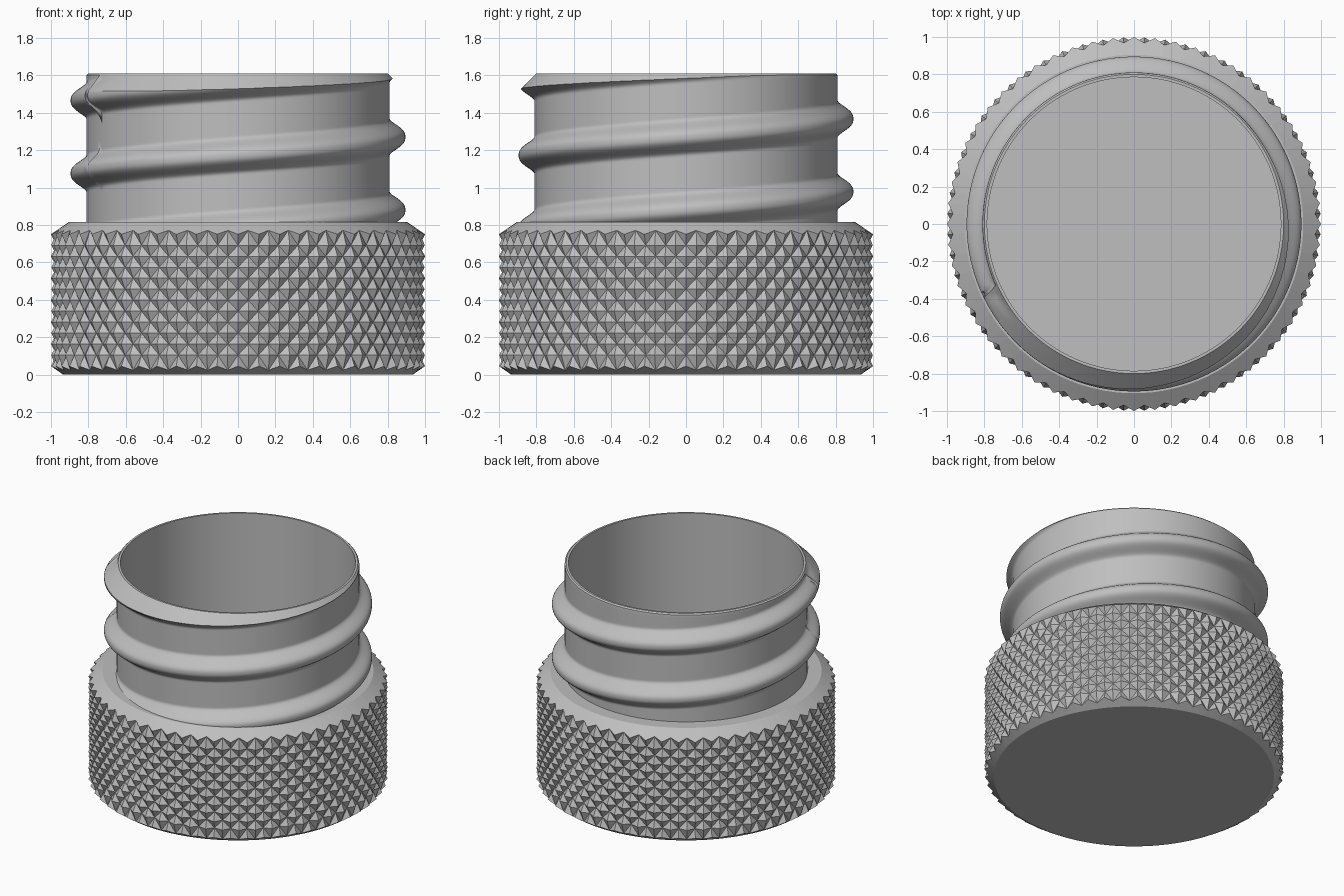
import bpy
import math

cube = bpy.data.objects.get("Cube")
if cube:
    bpy.data.objects.remove(cube, do_unlink=True)

metal = bpy.data.materials.new("plain grey")
metal.use_nodes = True
GREY = (0.52, 0.52, 0.52, 1)
metal.diffuse_color = GREY
metal.node_tree.nodes["Principled BSDF"].inputs["Base Color"].default_value = GREY

TAU = 2 * math.pi


def ring(r, z, n):
    return [(r, z)] * n


def skin(name, rings, cap_start=False, cap_end=False, split=None, smooth=None):
    """Join rings of (radius, height) samples into one turned surface."""
    n = len(rings[0])
    verts = [(r * math.cos(TAU * i / n), r * math.sin(TAU * i / n), z)
             for row in rings for i, (r, z) in enumerate(row)]
    faces = []
    for j in range(len(rings) - 1):
        for i in range(n):
            k = (i + 1) % n
            a, b, c, d = j * n + i, j * n + k, (j + 1) * n + k, (j + 1) * n + i
            if split and j in split:
                # fold along the groove so that raised points become pyramids
                faces += [(a, b, d), (b, c, d)] if (i + j) % 2 == split.start % 2 else [(a, b, c), (a, c, d)]
            else:
                faces.append((a, b, c, d))
    if cap_start:
        faces.append(tuple(reversed(range(n))))
    if cap_end:
        faces.append(tuple(range(len(verts) - n, len(verts))))
    mesh = bpy.data.meshes.new(name)
    mesh.from_pydata(verts, [], faces)
    mesh.materials.append(metal)
    obj = bpy.data.objects.new(name, mesh)
    bpy.context.collection.objects.link(obj)
    if smooth:
        bpy.ops.object.select_all(action='DESELECT')
        obj.select_set(True)
        bpy.context.view_layer.objects.active = obj
        bpy.ops.object.shade_smooth_by_angle(angle=math.radians(smooth))
    return obj


# Knurled grip: staggered pyramids between two chamfers
COLS, ROWS = 112, 12
BOTTOM, TOP, DEPTH = 0.045, 0.75, 0.03
grip = [ring(0.935, 0, COLS)]
for j in range(ROWS + 1):
    row = []
    for i in range(COLS):
        low = (i + j) % 2
        z = BOTTOM + (TOP - BOTTOM) * j / ROWS
        if low and j == 0:
            z -= DEPTH * 0.7
        if low and j == ROWS:
            z += DEPTH * 0.7
        row.append((1 - DEPTH * low, z))
    grip.append(row)
grip += [ring(0.905, 0.815, COLS), ring(0.79, 0.815, COLS)]
skin("knurled_grip", grip, cap_start=True, split=range(1, ROWS + 1))

# Threaded neck: helical bead, trimmed by a 45 degree cone at the mouth
SEGS, PITCH, RIM = 180, 0.39, 1.61
NECK, CREST, HALF = 0.81, 0.085, 0.1


def bead(theta, z):
    centre = 1.27 + PITCH * theta / TAU
    d = (z - centre + PITCH / 2) % PITCH - PITCH / 2
    t = min(1, abs(d) / HALF)
    return NECK + CREST * (0.5 + 0.5 * math.cos(math.pi * t ** 1.3))


def cone(z):
    return 0.80 + RIM - z


def trim_height(theta):
    z = 1.4
    while bead(theta, z) < cone(z):
        z += 0.001
    return z


LOW, BODY, LIP = 0.78, 90, 6
columns = []
for i in range(SEGS):
    theta = TAU * i / SEGS
    cut = trim_height(theta)
    heights = [LOW + (cut - LOW) * j / BODY for j in range(BODY + 1)]
    column = [(min(bead(theta, z), cone(z)), z) for z in heights]
    for j in range(1, LIP + 1):
        z = cut + (RIM - cut) * j / LIP
        column.append((min(bead(theta, z), cone(z)), z))
    columns.append(column)
neck = [list(row) for row in zip(*columns)]
neck.append(ring(0.785, RIM, SEGS))
skin("threaded_neck", neck, smooth=35)

# Hollow inside with a flat floor
skin("inner_cup", [ring(0.785, RIM, SEGS), ring(0.785, 0.07, SEGS)],
     cap_end=True, smooth=35)
